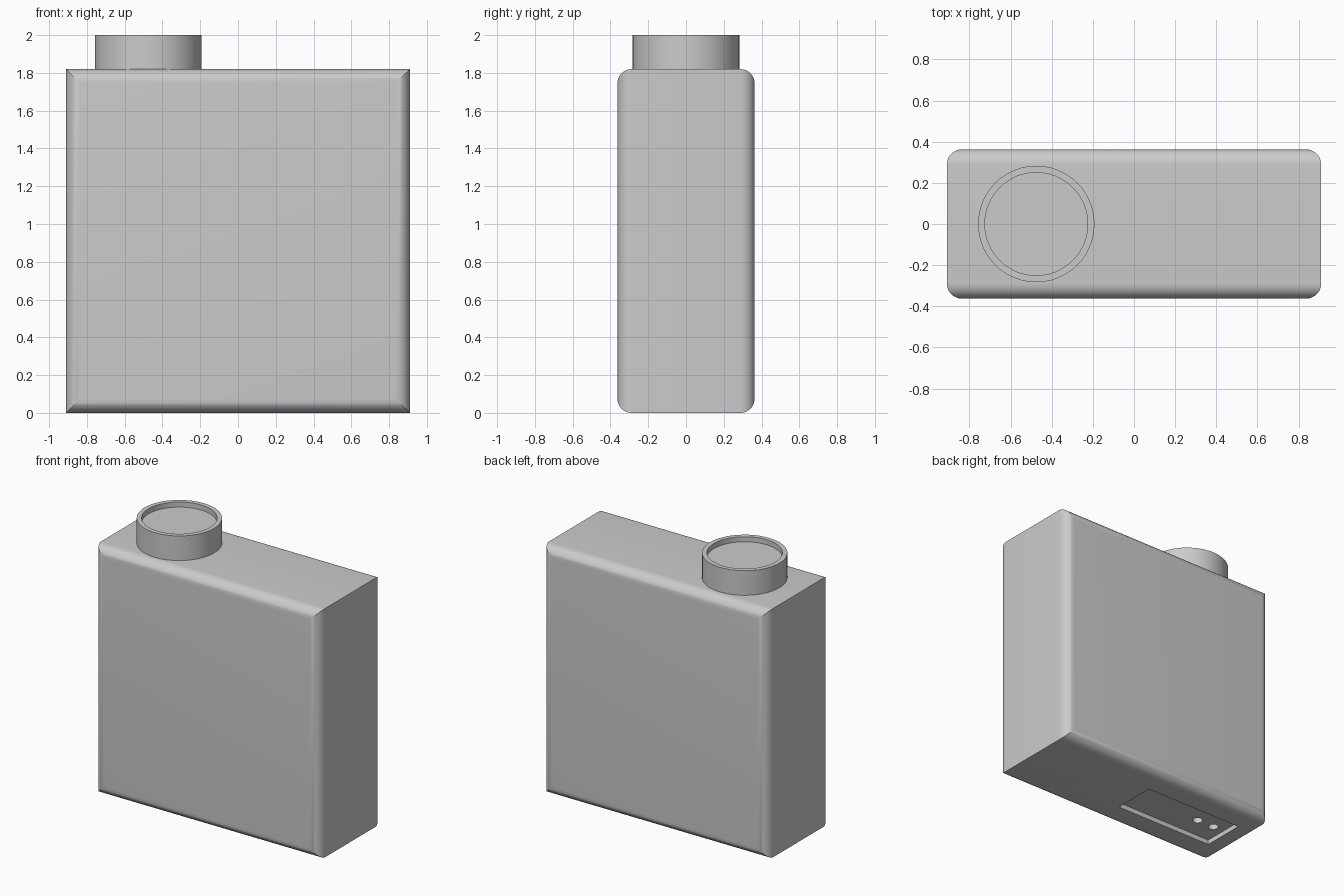
import bpy, bmesh, math

if "Cube" in bpy.data.objects:
    bpy.data.objects.remove(bpy.data.objects["Cube"])

HX, HY, TOP, R = 0.91, 0.363, 1.82, 0.075


def make_object(name, bm, smooth=True):
    bmesh.ops.recalc_face_normals(bm, faces=bm.faces)
    mesh = bpy.data.meshes.new(name)
    bm.to_mesh(mesh)
    bm.free()
    obj = bpy.data.objects.new(name, mesh)
    bpy.context.collection.objects.link(obj)
    if smooth:
        bpy.ops.object.select_all(action='DESELECT')
        obj.select_set(True)
        bpy.context.view_layer.objects.active = obj
        bpy.ops.object.shade_smooth_by_angle(angle=math.radians(30))
    return obj


def loft(rings, cap=True):
    bm = bmesh.new()
    loops = [[bm.verts.new(p) for p in ring] for ring in rings]
    n = len(loops[0])
    for a, b in zip(loops, loops[1:]):
        for i in range(n):
            j = (i + 1) % n
            bm.faces.new((a[i], a[j], b[j], b[i]))
    if cap:
        bm.faces.new(loops[0])
        bm.faces.new(loops[-1])
    return bm


def circle(cx, r, z, n):
    return [(cx + r * math.cos(2 * math.pi * i / n),
             r * math.sin(2 * math.pi * i / n), z) for i in range(n)]


def cut(target, cutter):
    cutter.hide_render = True
    mod = target.modifiers.new("cut", 'BOOLEAN')
    mod.operation = 'DIFFERENCE'
    mod.solver = 'EXACT'
    mod.object = cutter
    bpy.context.view_layer.objects.active = target
    bpy.ops.object.modifier_apply(modifier=mod.name)
    bpy.data.objects.remove(cutter)


# Body: rectangles stacked front to back, with mitred quarter-round edges
STEPS = 10
half = []
for k in range(STEPS + 1):
    a = math.pi / 2 * k / STEPS
    half.append((HY - R + R * math.cos(a), R * (1 - math.sin(a))))
sections = [(-y, d) for y, d in half] + [(y, d) for y, d in reversed(half)]
rings = [[(-HX + d, y, d), (HX - d, y, d), (HX - d, y, TOP - d), (-HX + d, y, TOP - d)]
         for y, d in sections]
body = make_object("body", loft(rings), smooth=False)

# Shallow rectangular recess in the underside
x0, x1, y1, depth = -0.80, 0.0, 0.16, 0.035
recess = [[(x0, -y1, z), (x1, -y1, z), (x1, y1, z), (x0, y1, z)] for z in (-0.1, depth)]
cut(body, make_object("recess_cutter", loft(recess), smooth=False))

# Two round contact holes in the recess floor
for x in (-0.57, -0.71):
    hole = loft([circle(x, 0.035, z, 24) for z in (-0.1, depth + 0.05)])
    cut(body, make_object("hole_cutter", hole, smooth=False))
bpy.ops.object.select_all(action='DESELECT')
body.select_set(True)
bpy.context.view_layer.objects.active = body
bpy.ops.object.shade_smooth_by_angle(angle=math.radians(30))

# Round collar with a thin rim around a sunken top
profile = [(0.283, TOP), (0.283, 2.0), (0.25, 2.0), (0.25, 1.963)]
make_object("collar", loft([circle(-0.475, r, z, 48) for r, z in profile]))
